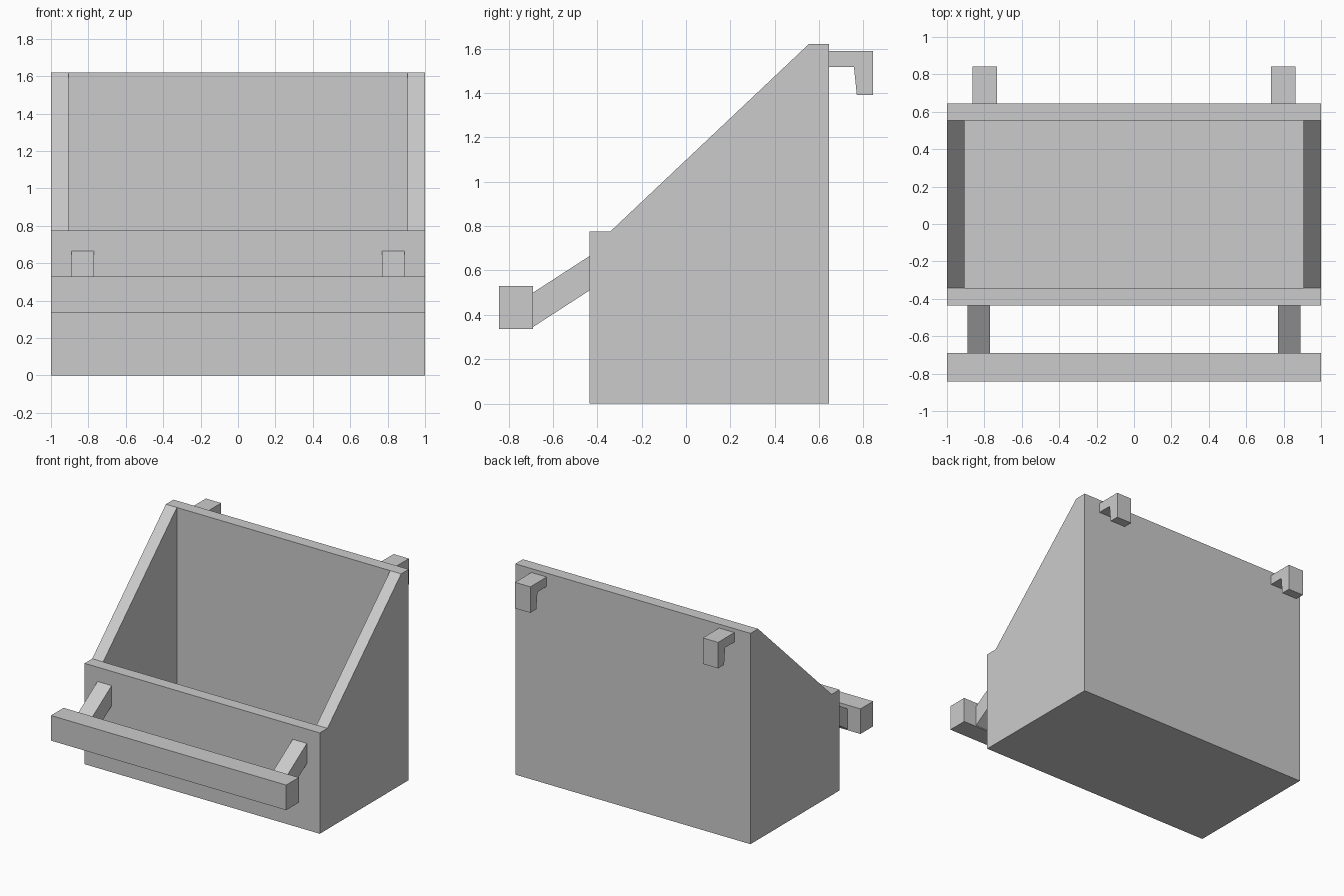
import bpy
import bmesh

cube = bpy.data.objects.get("Cube")
if cube:
    bpy.data.objects.remove(cube, do_unlink=True)

# Single plain grey finish
grey = bpy.data.materials.new("plain grey")
grey.use_nodes = True
grey.diffuse_color = (0.6, 0.6, 0.6, 1)
grey.node_tree.nodes["Principled BSDF"].inputs["Base Color"].default_value = (0.6, 0.6, 0.6, 1)


def extrude_profile(name, profile, x0, x1):
    """Extrude a closed (y, z) profile along x."""
    bm = bmesh.new()
    base = bm.faces.new([bm.verts.new((x0, y, z)) for y, z in profile])
    new = bmesh.ops.extrude_face_region(bm, geom=[base])["geom"]
    verts = [v for v in new if isinstance(v, bmesh.types.BMVert)]
    bmesh.ops.translate(bm, verts=verts, vec=(x1 - x0, 0, 0))
    bmesh.ops.recalc_face_normals(bm, faces=bm.faces)
    mesh = bpy.data.meshes.new(name)
    bm.to_mesh(mesh)
    bm.free()
    mesh.materials.append(grey)
    obj = bpy.data.objects.new(name, mesh)
    bpy.context.collection.objects.link(obj)
    return obj


def rect(y0, y1, z0, z1):
    return [(y0, z0), (y1, z0), (y1, z1), (y0, z1)]


FRONT, FRONT_IN, BACK_IN, BACK = -0.435, -0.342, 0.553, 0.645
LOW, HIGH, WALL = 0.775, 1.62, 0.093

# Open bin with sloping side walls
bin_body = extrude_profile("bin_body", [
    (FRONT, 0), (BACK, 0), (BACK, HIGH), (BACK_IN, HIGH),
    (FRONT_IN, LOW), (FRONT, LOW)], -1, 1)

# Hollow out the inside
cutter = extrude_profile("cavity_cutter", rect(FRONT_IN, BACK_IN, WALL, 2), WALL - 1, 1 - WALL)
cutter.hide_render = True
mod = bin_body.modifiers.new("cavity", 'BOOLEAN')
mod.operation = 'DIFFERENCE'
mod.solver = 'EXACT'
mod.object = cutter
bpy.context.view_layer.objects.active = bin_body
bpy.ops.object.modifier_apply(modifier=mod.name)
bpy.data.objects.remove(cutter, do_unlink=True)

# Front rail
RAIL_BACK = -0.69
extrude_profile("front_rail", rect(-0.843, RAIL_BACK, 0.337, 0.53), -1, 1)

# Rail arms and rear hanging hooks on both sides
arm = [(FRONT, 0.51), (FRONT, 0.665), (RAIL_BACK, 0.5), (RAIL_BACK, 0.345)]
hook = [(BACK, 1.59), (0.843, 1.59), (0.843, 1.39),
        (0.77, 1.39), (0.757, 1.517), (BACK, 1.517)]
for side, s in (("left", 1), ("right", -1)):
    extrude_profile(side + "_rail_arm", arm, s * 0.77, s * 0.89)
    extrude_profile(side + "_hook", hook, s * 0.733, s * 0.863)
